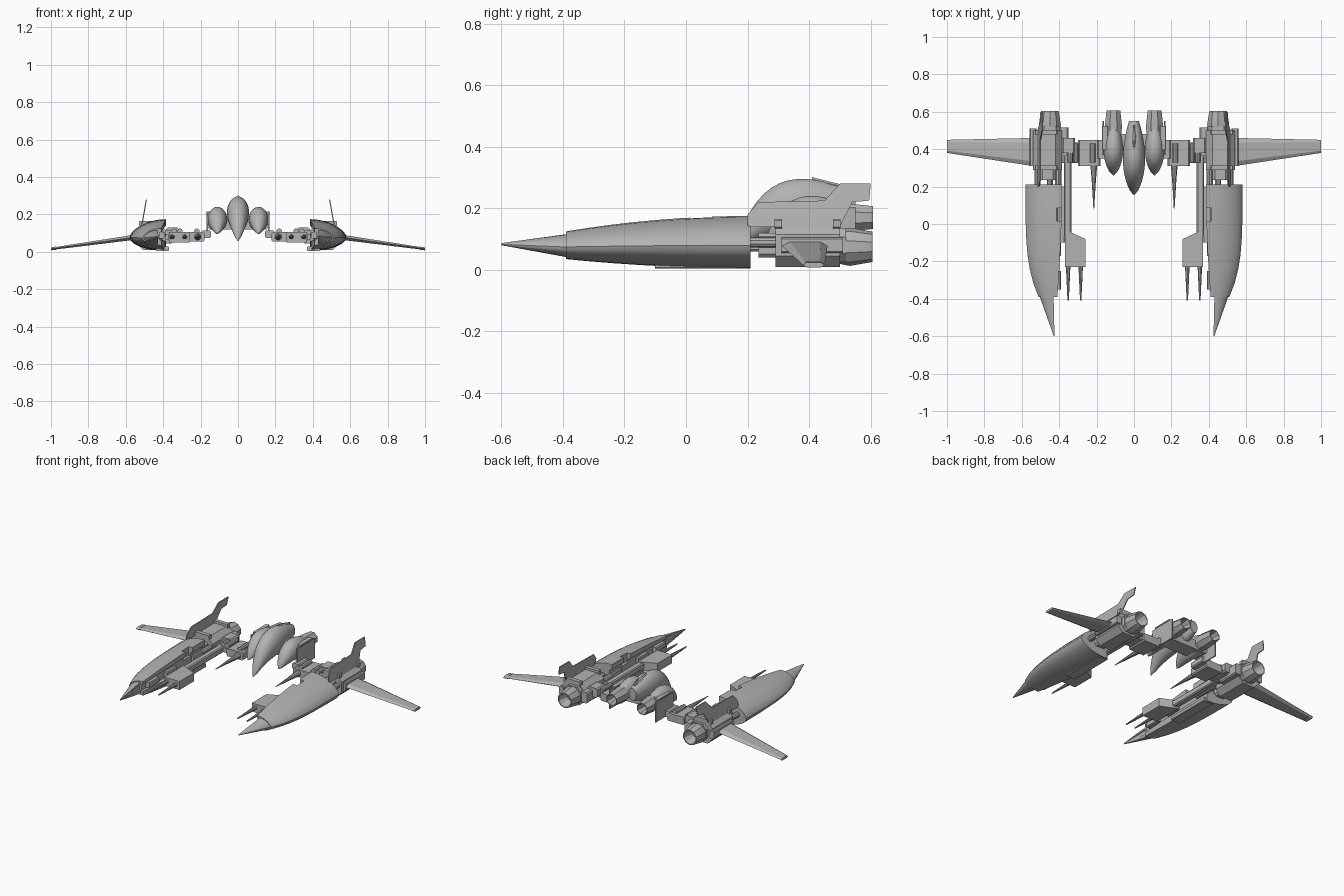
import bpy, bmesh
from math import sin, cos, pi, radians

default_cube = bpy.data.objects.get("Cube")
if default_cube:
    bpy.data.objects.remove(default_cube, do_unlink=True)

grey = bpy.data.materials.new("hull_grey")
grey.use_nodes = True
grey.diffuse_color = (.45, .45, .45, 1)
shader = grey.node_tree.nodes["Principled BSDF"]
shader.inputs["Base Color"].default_value = grey.diffuse_color

# Shared centre lines
engine_x, engine_z = .45, .08
arm_z = .08
pod_x = .11


def mix(start, end, t):
    return start + (end - start) * t


def loft(name, rings, pair=True, smooth=False):
    """Skin a list of equal rings, cap both ends and mirror paired parts."""
    bm = bmesh.new()
    loops = [[bm.verts.new(point) for point in ring] for ring in rings]
    for near, far in zip(loops, loops[1:]):
        for i in range(len(near)):
            bm.faces.new((near[i - 1], near[i], far[i], far[i - 1]))
    bm.faces.new(loops[0])
    bm.faces.new(loops[-1])
    bmesh.ops.recalc_face_normals(bm, faces=bm.faces)
    mesh = bpy.data.meshes.new(name)
    bm.to_mesh(mesh)
    bm.free()
    mesh.materials.append(grey)
    part = bpy.data.objects.new(name, mesh)
    bpy.context.collection.objects.link(part)
    if pair:
        part.modifiers.new("Mirror", 'MIRROR').use_mirror_merge = False
    if smooth:
        for other in bpy.context.selected_objects:
            other.select_set(False)
        part.select_set(True)
        bpy.context.view_layer.objects.active = part
        bpy.ops.object.shade_smooth_by_angle(angle=radians(30))
    return part


def oval(x, y, z, rx, rz, sides):
    """Upright elliptical ring facing along y."""
    angles = [2 * pi * (i + .5) / sides for i in range(sides)]
    return [(x + rx * cos(a), y, z + rz * sin(a)) for a in angles]


def box(name, at, size, bevel=.15, pair=True):
    """Block with the four edges along y chamfered."""
    (x, y, z), (hx, hy, hz) = at, [s / 2 for s in size]
    cut = bevel * min(size[0], size[2])
    outline = [(hx - cut, hz), (hx, hz - cut), (hx, cut - hz), (hx - cut, -hz),
               (cut - hx, -hz), (-hx, cut - hz), (-hx, hz - cut), (cut - hx, hz)]
    return loft(name, [[(x + u, y + side * hy, z + v) for u, v in outline]
                       for side in (-1, 1)], pair=pair)


def rod(name, x, z, back, front, radius, tip=1):
    """Round bar along y whose front radius is scaled by tip."""
    loft(name, [oval(x, back, z, radius, radius, 10),
                oval(x, front, z, radius * tip, radius * tip, 10)], smooth=True)


def drooping_pod(name, x, front, back, rx, rz, nose_z, body_z, pair):
    """Egg shaped pod whose nose bends down into a beak."""
    rings = []
    for i in range(17):
        t = i / 16
        swell = max(.04, sin(pi * .88 * t ** .8) ** .8)
        z = mix(body_z, nose_z, (1 - t) ** 5)
        rings.append(oval(x, mix(front, back, t), z, rx * swell, rz * swell, 20))
    loft(name, rings, pair=pair, smooth=True)


def nozzle(name, x, z, front, back, radius, sides):
    """Flared hollow exhaust with an inner cone."""
    profile = ((0, .9), (.3, 1), (1, .8), (1, .7), (.4, .4))
    loft(name, [oval(x, mix(front, back, t), z, radius * r, radius * r, sides)
                for t, r in profile], smooth=True)


# Cockpit with its canopy ridge
drooping_pod("cockpit", 0, .155, .55, .06, .087, .06, .213, pair=False)
loft("canopy_ridge", [oval(0, .47 + .06 * t, .275 - .015 * t, mix(.014, .005, abs(t)), .012, 8)
                      for t in (-1, 0, 1)], pair=False, smooth=True)
box("cockpit_mount", at=(0, .43, .15), size=(.32, .1, .06), pair=False)

# Claw shaped side pods with small thrusters
drooping_pod("side_pod", pod_x, .26, .53, .052, .066, .1, .177, pair=True)
nozzle("side_thruster", pod_x, .17, .48, .608, .05, 8)

# Shield plates beside the pods
box("shield_plate", at=(.165, .46, .14), size=(.008, .18, .13))
box("shield_lip", at=(.155, .46, .21), size=(.03, .13, .01))

# Jointed arm from the pods to the engines
box("arm_inner", at=(.17, .4, .095), size=(.05, .1, .04))
box("arm_middle", at=(.24, .38, arm_z), size=(.12, .14, .05))
box("arm_outer", at=(.34, .38, arm_z), size=(.12, .11, .03))
box("arm_joint", at=(.35, .42, .1), size=(.07, .08, .06))
for piston_x in (.22, .31, .34):
    rod("arm_piston", piston_x, .11, .43, .33, .015)
rod("arm_blade", .215, arm_z, .35, .22, .022, tip=.5)
rod("arm_blade_tip", .215, arm_z, .22, .08, .011, tip=.2)

# Forward gun on a long beam
box("gun_beam", at=(.355, .15, arm_z), size=(.04, .42, .04))
gun_outline = ((.26, -.23), (.37, -.23), (.37, -.03), (.26, -.08))
loft("gun_body", [[(x, y, z) for x, y in gun_outline] for z in (.05, .105)])
for prong_x in (.285, .352):
    rod("gun_prong", prong_x, arm_z, -.22, -.41, .013, tip=.3)


def hull_ring(y, inner, outer, bottom, top):
    """Creased outer side, rounded above and below, with a slot inside."""
    crease = .44
    outline = []
    for i in range(-6, 7):
        a = pi / 2 * i / 6
        rise = (1 - crease) * max(sin(a), 0) ** 1.3 - crease * max(-sin(a), 0)
        outline.append((cos(a), crease + rise))
    outline += [(0, .8), (.1, .75), (.1, .35), (0, .3)]
    return [(mix(inner, outer, u), y, mix(bottom, top, v)) for u, v in outline]


# Long nacelle hull narrowing to a spiked nose
hull_rings = []
for step in range(9):
    t = step / 8
    hull_rings.append(hull_ring(mix(.21, -.39, t), .385 + .025 * t ** 2, .58 - .07 * t ** 4,
                                .005 + .03 * t ** 2, .175 - .05 * t ** 2))
hull = loft("nacelle_hull", hull_rings, smooth=True)
loft("nacelle_nose", [hull_ring(-.38, .43, .507, .04, .117),
                      hull_ring(-.6, .425, .429, .08, .087)], smooth=True)

# Notch in the upper inner edge of the hull
cutter = box("notch_cutter", at=(.38, .05, .18), size=(.07, .07, .15), pair=False)
cutter.hide_render = True
notch = hull.modifiers.new("Notch", 'BOOLEAN')
notch.object = cutter
bpy.context.view_layer.objects.active = hull
bpy.ops.object.modifier_move_to_index(modifier=notch.name, index=0)
bpy.ops.object.modifier_apply(modifier=notch.name)
bpy.data.objects.remove(cutter, do_unlink=True)

# Panels in the inner slot and a keel below it
for panel_y in (-.3, -.12, .15):
    box("slot_panel", at=(.41, panel_y, .09), size=(.04, .1, .035))
box("inner_keel", at=(.405, .05, .017), size=(.07, .3, .026))

# Links between hull and engine
for offset in (-.045, 0, .065):
    rod("engine_link", engine_x + offset, .09, .31, .19, .017)
box("engine_neck", at=(.46, .27, engine_z), size=(.08, .07, .08))

# Engine block with side rails, clamps and exhaust
box("engine_block", at=(.463, .395, engine_z), size=(.155, .21, .14), bevel=.25)
box("engine_collar", at=(engine_x, .5, engine_z), size=(.12, .04, .11), bevel=.25)
box("engine_rail_outer", at=(.54, .41, engine_z), size=(.035, .2, .05))
box("engine_rail_inner", at=(.375, .44, engine_z), size=(.05, .15, .07))
for clamp_y in (.3, .49):
    box("engine_clamp", at=(.47, clamp_y, .15), size=(.12, .025, .03))
nozzle("engine_nozzle", engine_x, .075, .5, .605, .062, 10)

# Upright fin leaning inward as it rises
fin_outline = ((.2, .14), (.2, .18), (.235, .22), (.45, .225), (.5, .28),
               (.6, .28), (.595, .225), (.54, .22), (.5, .14))
loft("tail_fin", [[(.54 - .18 * z + side, y, z) for y, z in fin_outline]
                  for side in (-.003, .003)])


def wing_rib(t, thicken=1):
    """Hexagonal wing section, t running from root to tip."""
    front, back = mix(.31, .38, t), mix(.46, .45, t)
    x, z = mix(.54, 1, t), mix(.08, .016, t)
    half = mix(.014, .006, t) * thicken
    inset = (back - front) / 6
    return [(x, front, z), (x, front + inset, z - half), (x, back - inset, z - half),
            (x, back, z), (x, back - inset, z + half), (x, front + inset, z + half)]


# Drooping wings with tip caps
loft("wing", [wing_rib(0), wing_rib(.95)])
loft("wing_tip", [wing_rib(.94, thicken=1.3), wing_rib(1, thicken=1.3)])
